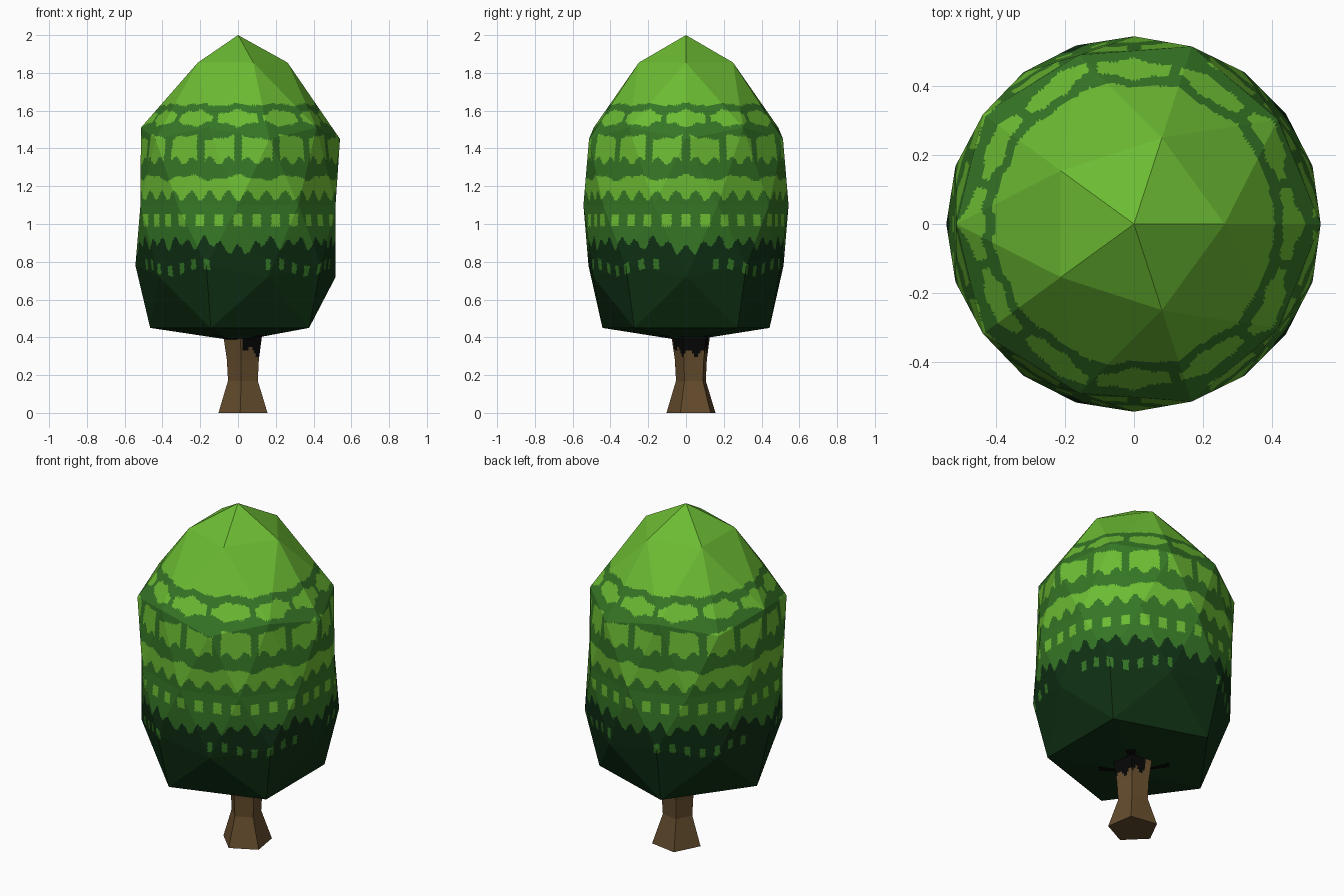
import bpy, bmesh, math

if "Cube" in bpy.data.objects:
    bpy.data.objects.remove(bpy.data.objects["Cube"])


def material(name, rgb):
    m = bpy.data.materials.new(name)
    m.diffuse_color = (*rgb, 1.0)
    m.use_nodes = True
    m.node_tree.nodes["Principled BSDF"].inputs["Base Color"].default_value = m.diffuse_color
    return m


LIGHT = material("light_green", (0.15, 0.50, 0.033))
MID = material("mid_green", (0.036, 0.18, 0.019))
DARK = material("dark_green", (0.005, 0.031, 0.007))
BLACK = material("near_black", (0.002, 0.002, 0.002))
BROWN = material("bark_brown", (0.127, 0.072, 0.026))


def finish(bm, name, mats, rule):
    """Colour faces by rule and make the object."""
    bmesh.ops.recalc_face_normals(bm, faces=bm.faces)
    for f in bm.faces:
        f.material_index = mats.index(rule(f.calc_center_median()))
        f.smooth = False
    mesh = bpy.data.meshes.new(name)
    bm.to_mesh(mesh)
    bm.free()
    for m in mats:
        mesh.materials.append(m)
    ob = bpy.data.objects.new(name, mesh)
    bpy.context.collection.objects.link(ob)


# Canopy: low-poly icosphere whose rings are moved to (height, radius)
RINGS = {1.0: (2.0, 0.0), 0.851: (1.855, 0.262), 0.526: (1.51, 0.514),
         0.447: (1.45, 0.54), 0.0: (1.10, 0.543), -0.447: (0.78, 0.543),
         -0.526: (0.72, 0.517), -0.851: (0.45, 0.465), -1.0: (0.38, 0.0)}


def canopy_colour(p):
    a = math.atan2(p.y, p.x)
    r = math.hypot(p.x, p.y)
    z = p.z
    c = math.cos
    # black patch with arms under the crown
    if z < 0.46 and r < 0.45:
        if r < 0.09 or (r < 0.19 and abs(c(2 * a)) < 0.3):
            return BLACK
    wob = 0.012 * c(12 * a) + 0.006 * c(28 * a)
    # jagged dark skirt with a row of dots
    edge = 0.90 + 0.025 * c(36 * a) + 0.015 * c(20 * a) - 0.05 * max(0, c(4 * a)) ** 8
    if z < edge:
        dot_z = 0.77 - 0.02 * c(8 * a)
        dots = abs(z - dot_z) < 0.028 and c(40 * a) > 0.35 and c(4 * a) < 0.6
        return MID if dots else DARK
    # light dots
    if z < 1.07:
        return LIGHT if abs(z - 1.02) < 0.032 and c(32 * a) > 0.1 else MID
    # scalloped light bands separated by mid green
    if 1.15 - 0.025 * c(32 * a) < z < 1.245 + wob:
        return LIGHT
    if 1.335 - 0.02 * c(32 * a) < z < 1.46 + wob:
        return MID if c(16 * a) > 0.78 else LIGHT
    if 1.53 - wob < z < 1.592 + wob:
        return MID if c(12 * a) < -0.93 else LIGHT
    return LIGHT if z > 1.632 + wob * 0.5 else MID


bm = bmesh.new()
bmesh.ops.create_icosphere(bm, subdivisions=2, radius=1.0)
for v in bm.verts:
    z, r = RINGS[min(RINGS, key=lambda k: abs(k - v.co.z))]
    a = math.atan2(v.co.y, v.co.x)
    v.co = (r * math.cos(a), r * math.sin(a), z)
bmesh.ops.subdivide_edges(bm, edges=bm.edges[:], cuts=31, use_grid_fill=True)
finish(bm, "canopy", [LIGHT, MID, DARK, BLACK], canopy_colour)


# Trunk: five-sided column flaring at foot and top
def trunk_colour(p):
    jag = 0.015 * math.sin(p.y * 90) + 0.015 * math.sin(p.x * 110)
    return BLACK if p.z > 0.325 + jag and p.x > 0.02 + jag else BROWN


bm = bmesh.new()
loops = []
for z, r, c in [(0, 0.138, 0.033), (0.17, 0.084, 0.03), (0.28, 0.09, 0.03), (0.45, 0.115, 0.03)]:
    loops.append([bm.verts.new((c + r * math.cos(math.radians(45 + 72 * i)),
                                c + r * math.sin(math.radians(45 + 72 * i)), z))
                  for i in range(5)])
for lo, hi in zip(loops, loops[1:]):
    for i in range(5):
        j = (i + 1) % 5
        bm.faces.new((lo[i], lo[j], hi[j], hi[i]))
bm.faces.new(loops[0][::-1])
bm.faces.new(loops[-1])
upper = [e for e in bm.edges if all(v.co.z > 0.2 for v in e.verts)
         and not all(v.co.z > 0.4 for v in e.verts)]
side = [e for e in bm.edges if all(v.co.z > 0.4 for v in e.verts)]
bmesh.ops.subdivide_edges(bm, edges=upper + side, cuts=9, use_grid_fill=True)
finish(bm, "trunk", [BROWN, BLACK], trunk_colour)
